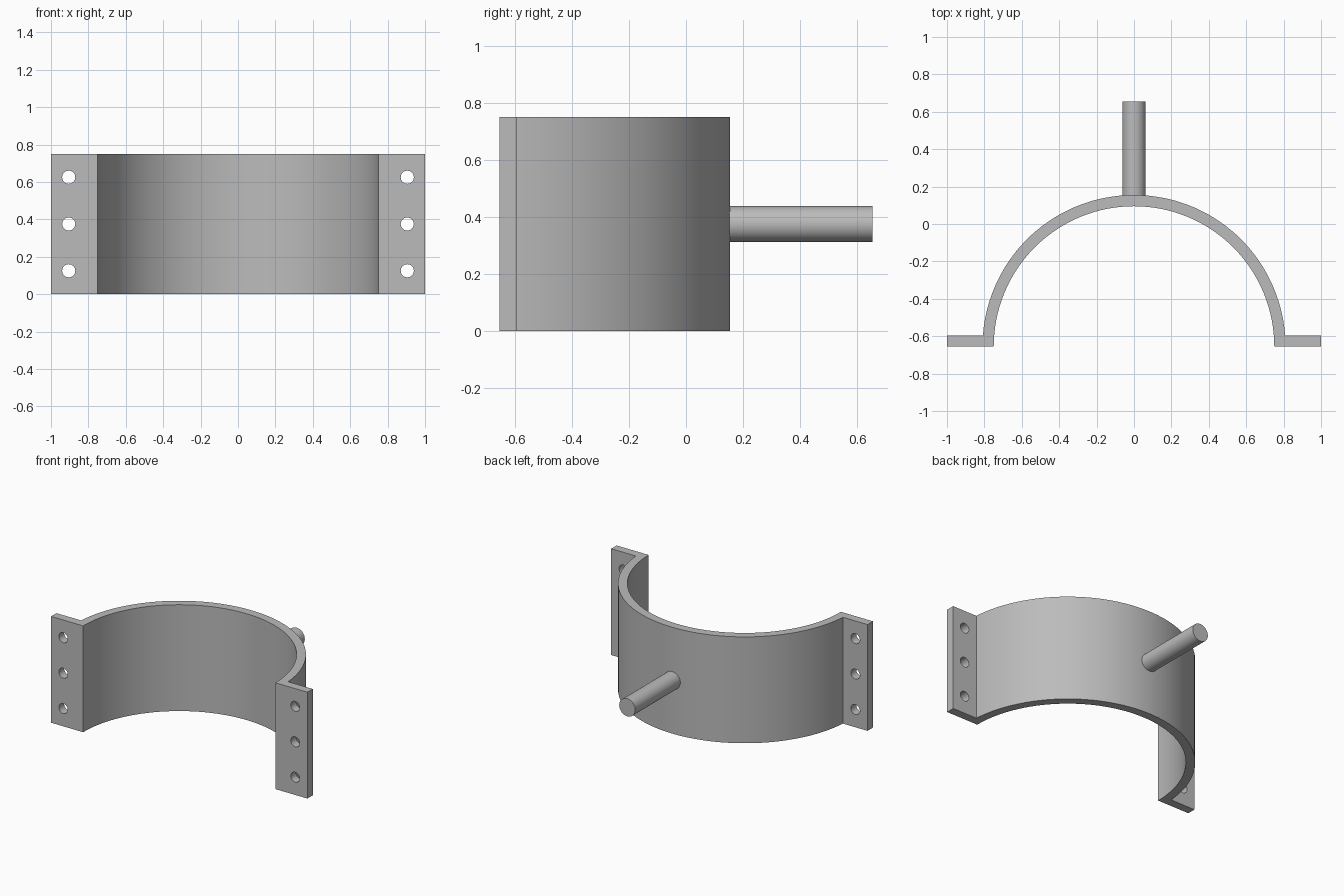
import bpy, bmesh
from math import sin, cos, asin, pi, radians
from mathutils import Vector

cube = bpy.data.objects.get("Cube")
if cube:
    bpy.data.objects.remove(cube, do_unlink=True)

HEIGHT, FRONT, BACK = 0.75, -0.655, 0.655
INNER, OUTER, THICK = 0.75, 0.81, 0.06
SEGMENTS = 64

steel = bpy.data.materials.new("steel grey")
steel.use_nodes = True
grey = (0.5, 0.5, 0.5, 1)
steel.diffuse_color = grey
steel.node_tree.nodes["Principled BSDF"].inputs["Base Color"].default_value = grey


def finish(obj, name):
    obj.name = name
    obj.data.materials.clear()
    obj.data.materials.append(steel)
    bpy.ops.object.select_all(action='DESELECT')
    obj.select_set(True)
    bpy.context.view_layer.objects.active = obj
    bpy.ops.object.shade_smooth_by_angle(angle=radians(30))


def cylinder_y(radius, y0, y1, x, z, sides):
    bpy.ops.mesh.primitive_cylinder_add(
        vertices=sides, radius=radius, depth=y1 - y0,
        location=(x, (y0 + y1) / 2, z), rotation=(pi / 2, 0, 0))
    return bpy.context.object


def arc(radius, start, end):
    angles = [start + (end - start) * i / SEGMENTS for i in range(SEGMENTS + 1)]
    return [(radius * cos(a), FRONT + radius * sin(a)) for a in angles]


# Half-round band with a flange at each end, as one extruded outline
meet = asin(THICK / OUTER)
outline = arc(OUTER, meet, pi - meet)
outline += [(-1, FRONT + THICK), (-1, FRONT)]
outline += arc(INNER, pi, 0)
outline += [(1, FRONT), (1, FRONT + THICK)]

bm = bmesh.new()
base = bm.faces.new([bm.verts.new((x, y, 0)) for x, y in outline])
top = bmesh.ops.extrude_face_region(bm, geom=[base])["geom"]
bmesh.ops.translate(bm, vec=Vector((0, 0, HEIGHT)),
                    verts=[v for v in top if isinstance(v, bmesh.types.BMVert)])
bmesh.ops.recalc_face_normals(bm, faces=bm.faces)
mesh = bpy.data.meshes.new("clamp_band")
bm.to_mesh(mesh)
bm.free()
band = bpy.data.objects.new("clamp_band", mesh)
bpy.context.collection.objects.link(band)

# Three bolt holes through each flange
for side in (-1, 1):
    for z in (0.125, 0.375, 0.625):
        cutter = cylinder_y(0.035, FRONT - 0.1, FRONT + THICK + 0.1, side * 0.905, z, 32)
        cutter.name = "bolt_hole_cutter"
        cutter.hide_render = True
        cutter.hide_viewport = True
        cut = band.modifiers.new("bolt_hole", 'BOOLEAN')
        cut.operation = 'DIFFERENCE'
        cut.solver = 'EXACT'
        cut.object = cutter

# Bake the holes, then remove the cutters
bpy.context.view_layer.update()
cut_mesh = bpy.data.meshes.new_from_object(
    band.evaluated_get(bpy.context.evaluated_depsgraph_get()))
band.modifiers.clear()
band.data = cut_mesh
for obj in [o for o in bpy.data.objects if o.name.startswith("bolt_hole_cutter")]:
    bpy.data.objects.remove(obj, do_unlink=True)
finish(band, "clamp_band")

# Round rod standing out from the middle of the back
rod = cylinder_y(0.0625, FRONT + OUTER - 0.03, BACK, 0, HEIGHT / 2, 48)
finish(rod, "mounting_rod")
